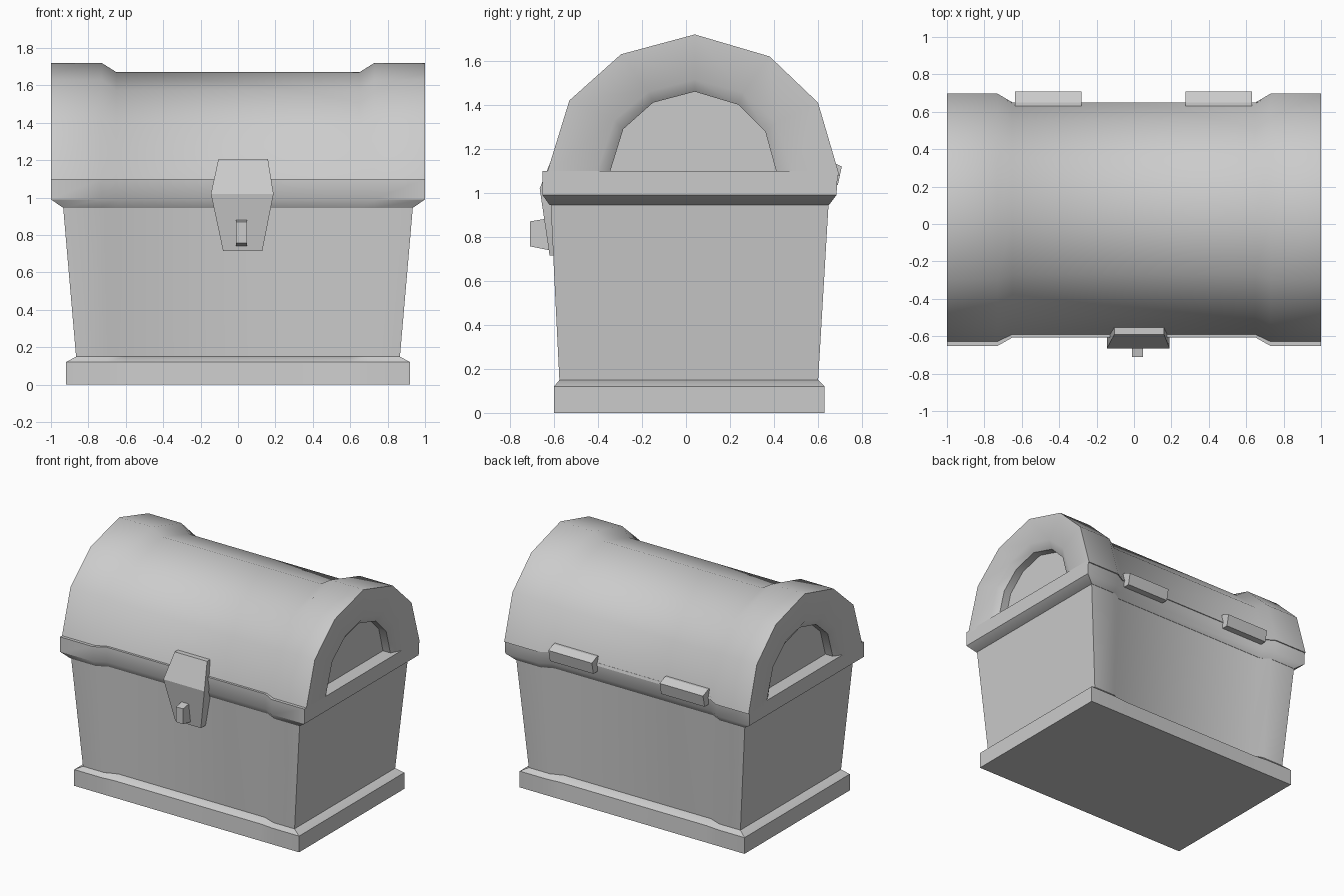
import bpy, bmesh
from math import radians

if "Cube" in bpy.data.objects:
    bpy.data.objects.remove(bpy.data.objects["Cube"])


def finish(name, bm, angle=35):
    bmesh.ops.recalc_face_normals(bm, faces=bm.faces)
    me = bpy.data.meshes.new(name)
    bm.to_mesh(me)
    bm.free()
    ob = bpy.data.objects.new(name, me)
    bpy.context.collection.objects.link(ob)
    bpy.ops.object.select_all(action='DESELECT')
    ob.select_set(True)
    bpy.context.view_layer.objects.active = ob
    bpy.ops.object.shade_smooth_by_angle(angle=radians(angle))
    return ob


def loft(name, rings, angle=35):
    """Bridge closed rings of equal length and cap both ends."""
    bm = bmesh.new()
    vs = [[bm.verts.new(p) for p in r] for r in rings]
    n = len(vs[0])
    for a, b in zip(vs, vs[1:]):
        for i in range(n):
            j = (i + 1) % n
            bm.faces.new((a[i], a[j], b[j], b[i]))
    bm.faces.new(vs[0])
    bm.faces.new(vs[-1])
    return finish(name, bm, angle)


def plan(z, x, yf, yb, xa, xb, rec):
    """Horizontal section: full-depth ends, recessed middle."""
    half = [(-x, yf), (-xa, yf), (-xb, yf + rec), (xb, yf + rec), (xa, yf), (x, yf)]
    back = [(x, yb), (xa, yb), (xb, yb - rec), (-xb, yb - rec), (-xa, yb), (-x, yb)]
    return [(px, py, z) for px, py in half + back]


# Plinth
loft("base_plinth", [
    plan(0, 0.92, -0.60, 0.63, 0.70, 0.60, 0.0),
    plan(0.12, 0.92, -0.60, 0.63, 0.70, 0.60, 0.01),
    plan(0.15, 0.865, -0.575, 0.60, 0.69, 0.60, 0.03)])

# Tapered box with raised end bands
loft("chest_body", [
    plan(0.14, 0.865, -0.575, 0.60, 0.69, 0.60, 0.035),
    plan(0.95, 0.935, -0.615, 0.648, 0.72, 0.65, 0.04)])

# Flared rim
loft("rim", [
    plan(0.945, 0.935, -0.62, 0.65, 0.73, 0.65, 0.04),
    plan(0.99, 1.0, -0.652, 0.684, 0.73, 0.65, 0.045),
    plan(1.10, 1.0, -0.652, 0.690, 0.73, 0.65, 0.045)])

# Barrel lid: thick end arches, lower middle, recessed end panels
outer = [(-0.635, 1.08), (-0.53, 1.42), (-0.295, 1.63), (0.04, 1.72),
         (0.38, 1.62), (0.60, 1.41), (0.697, 1.08)]
middle = [(-0.597, 1.08), (-0.49, 1.387), (-0.27, 1.575), (0.04, 1.67),
          (0.355, 1.57), (0.56, 1.38), (0.65, 1.08)]
opening = [(-0.41, 1.08), (-0.325, 1.33), (-0.17, 1.46), (0.04, 1.515),
           (0.26, 1.455), (0.41, 1.32), (0.49, 1.08)]
panel = [(-0.35, 1.08), (-0.285, 1.29), (-0.15, 1.41), (0.04, 1.46),
         (0.24, 1.40), (0.36, 1.28), (0.415, 1.08)]
steps = [(0.90, panel), (0.96, panel), (1.0, opening), (1.0, outer),
         (0.73, outer), (0.65, middle)]
rings = [[(-x, y, z) for y, z in prof] for x, prof in steps]
rings += [[(x, y, z) for y, z in prof] for x, prof in reversed(steps)]
loft("lid", rings, 40)

# Lock plate, bent at its widest level
levels = [(0.715, -0.08, 0.13, -0.62), (1.02, -0.145, 0.19, -0.665),
          (1.205, -0.105, 0.16, -0.59)]
loft("lock_plate", [
    [(xl, yf, z), (xr, yf, z), (xr, -0.54, z), (xl, -0.54, z)]
    for z, xl, xr, yf in levels], 25)

# Lock knob
loft("lock_knob", [
    [(-0.01, y, z0), (0.048, y, z0), (0.048, y, z1), (-0.01, y, z1)]
    for y, z0, z1 in [(-0.71, 0.757, 0.87), (-0.61, 0.737, 0.887)]])

# Rear hinges
hinge = [(0.60, 1.145), (0.65, 1.145), (0.708, 1.12), (0.69, 1.035), (0.60, 1.035)]
for side, x0, x1 in [("left", -0.635, -0.28), ("right", 0.275, 0.63)]:
    loft("hinge_" + side, [[(x, y, z) for y, z in hinge] for x in (x0, x1)], 20)
